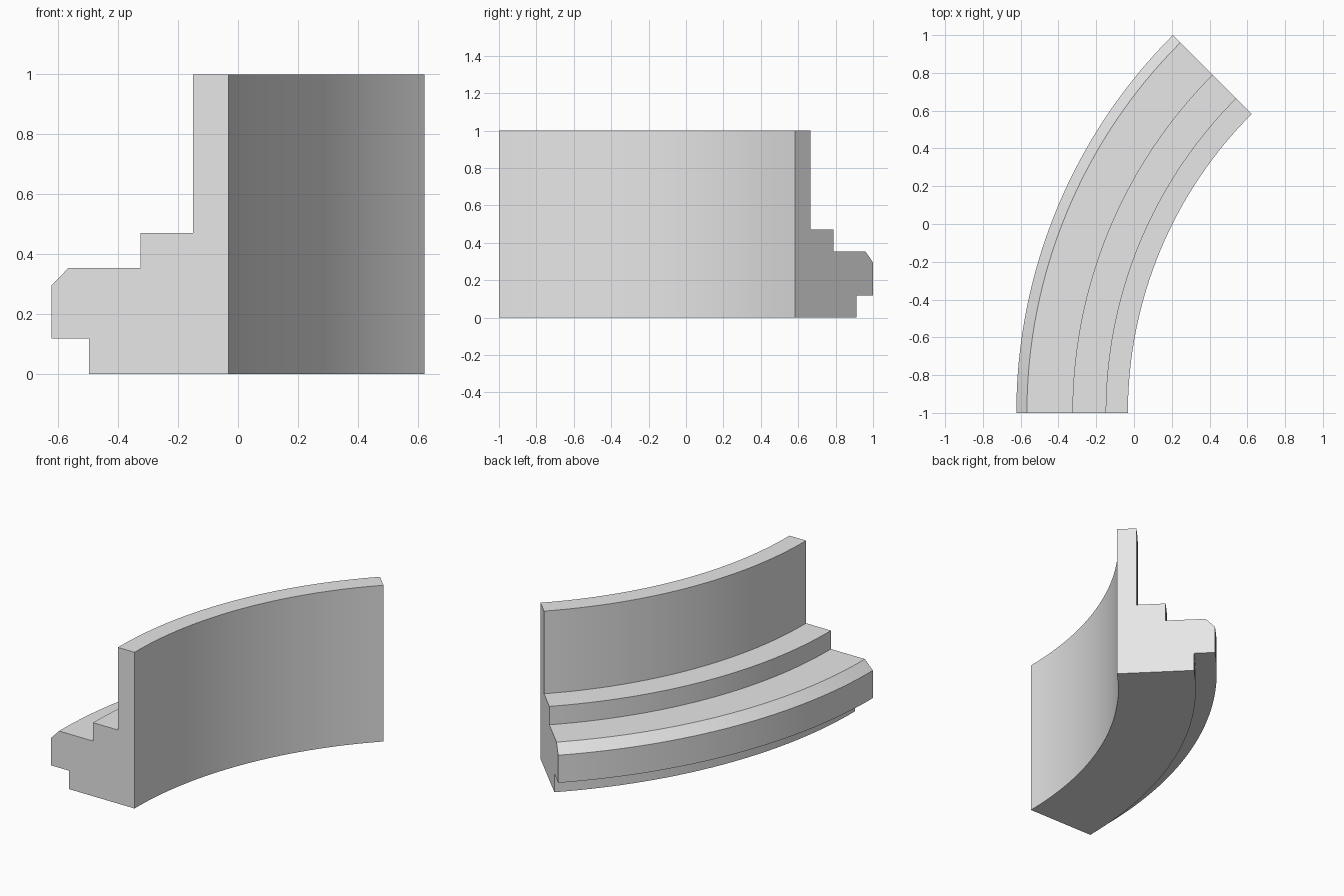
import bpy, bmesh, math
from mathutils import Matrix, Vector

cube = bpy.data.objects.get("Cube")
if cube:
    bpy.data.objects.remove(cube, do_unlink=True)

# Stepped moulding cross-section (x, z) at the front end
PROFILE = [(-0.0325, 0), (-0.0325, 1), (-0.15, 1), (-0.15, 0.471),
           (-0.326, 0.471), (-0.326, 0.353), (-0.567, 0.353), (-0.623, 0.295),
           (-0.623, 0.118), (-0.497, 0.118), (-0.497, 0)]
CENTRE = Vector((2.205, -1, 0))
SWEEP = math.radians(45)
SEGMENTS = 32

# Sweep the cross-section an eighth of a turn about the vertical axis
bm = bmesh.new()
rings = []
for i in range(SEGMENTS + 1):
    turn = Matrix.Rotation(-SWEEP * i / SEGMENTS, 3, 'Z')
    rings.append([bm.verts.new(CENTRE + turn @ (Vector((x, -1, z)) - CENTRE))
                  for x, z in PROFILE])
for a, b in zip(rings, rings[1:]):
    for j in range(len(PROFILE)):
        k = (j + 1) % len(PROFILE)
        bm.faces.new((a[j], a[k], b[k], b[j]))

# Flat end caps
bm.faces.new(rings[0])
bm.faces.new(reversed(rings[-1]))
bmesh.ops.recalc_face_normals(bm, faces=bm.faces)

mesh = bpy.data.meshes.new("curved_moulding")
bm.to_mesh(mesh)
bm.free()
moulding = bpy.data.objects.new("curved_moulding", mesh)
bpy.context.collection.objects.link(moulding)

# Plain grey finish
grey = bpy.data.materials.new("light grey")
grey.use_nodes = True
grey.diffuse_color = (0.8, 0.8, 0.8, 1)
bsdf = next(n for n in grey.node_tree.nodes if n.type == 'BSDF_PRINCIPLED')
bsdf.inputs["Base Color"].default_value = (0.8, 0.8, 0.8, 1)
mesh.materials.append(grey)

# Smooth along the curve, sharp at the steps
bpy.ops.object.select_all(action='DESELECT')
moulding.select_set(True)
bpy.context.view_layer.objects.active = moulding
bpy.ops.object.shade_smooth_by_angle(angle=math.radians(30))
